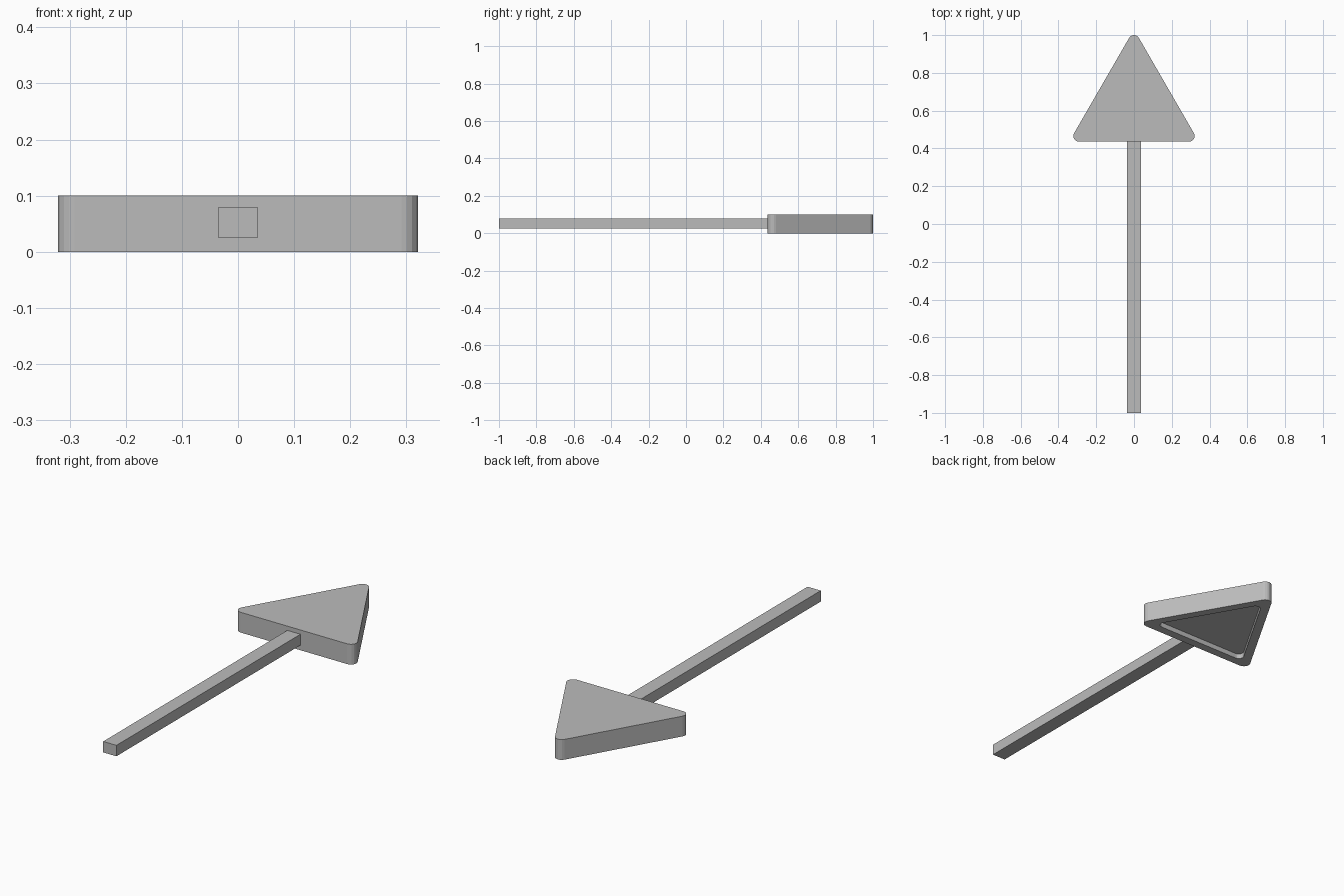
import bpy, bmesh, math

cube = bpy.data.objects.get("Cube")
if cube:
    bpy.data.objects.remove(cube, do_unlink=True)

grey = bpy.data.materials.new("plain_grey")
grey.use_nodes = True
colour = (0.5, 0.5, 0.5, 1)
grey.diffuse_color = colour
grey.node_tree.nodes["Principled BSDF"].inputs["Base Color"].default_value = colour

APEX, BASE, RADIUS = 1.0, 0.436, 0.03
HEIGHT, DEPTH = 0.1, 0.025
SHAFT_HALF, SHAFT_LOW, SHAFT_HIGH = 0.036, 0.025, 0.079
STEPS = 6


def add_object(name, bm):
    bmesh.ops.recalc_face_normals(bm, faces=bm.faces)
    mesh = bpy.data.meshes.new(name)
    bm.to_mesh(mesh)
    bm.free()
    mesh.materials.append(grey)
    obj = bpy.data.objects.new(name, mesh)
    bpy.context.collection.objects.link(obj)
    return obj


def rounded_triangle(inset, radius):
    """Outline of an equilateral triangle with rounded corners."""
    reach = APEX - BASE - 2 * RADIUS           # height between corner centres
    middle = BASE + RADIUS + reach / 3
    corner = reach * 2 / 3 + 2 * (RADIUS - radius - inset)
    points = []
    for k in range(3):
        facing = math.radians(90 + 120 * k)
        for i in range(STEPS + 1):
            a = facing + math.radians(120) * (i / STEPS - 0.5)
            points.append((corner * math.cos(facing) + radius * math.cos(a),
                           middle + corner * math.sin(facing) + radius * math.sin(a)))
    return points


# Arrow head: outer walls, flat top, rim underneath and a shallow recess
outer = rounded_triangle(0, RADIUS)
inner = rounded_triangle(0.042, 0.024)
bm = bmesh.new()
loops = [[bm.verts.new((x, y, z)) for x, y in outline]
         for outline, z in ((outer, HEIGHT), (outer, 0), (inner, 0), (inner, DEPTH))]
for a, b in zip(loops, loops[1:]):
    for i in range(len(a)):
        j = (i + 1) % len(a)
        bm.faces.new((a[i], a[j], b[j], b[i]))
bm.faces.new(loops[0])
bm.faces.new(loops[-1])
head = add_object("arrow_head", bm)

# Square shaft running from the front up to the head
bm = bmesh.new()
bmesh.ops.create_cube(bm, size=1)
for v in bm.verts:
    v.co.x = math.copysign(SHAFT_HALF, v.co.x)
    v.co.y = -1 if v.co.y < 0 else BASE + 0.005
    v.co.z = SHAFT_LOW if v.co.z < 0 else SHAFT_HIGH
add_object("arrow_shaft", bm)
